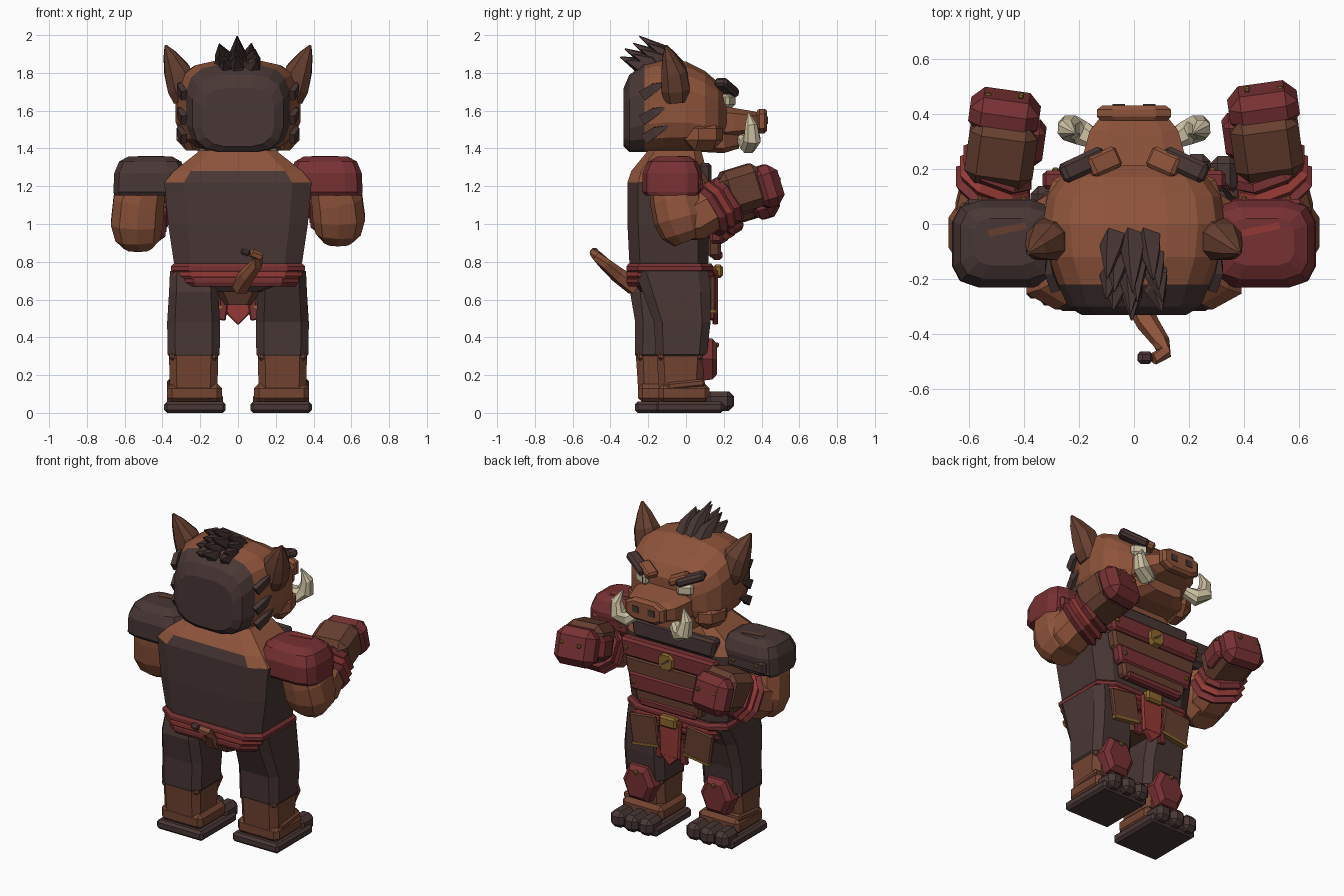
import bpy, bmesh, math, random
from mathutils import Vector, Matrix, Euler

random.seed(4)
cube = bpy.data.objects.get("Cube")
if cube:
    bpy.data.objects.remove(cube)


def material(name, r, g, b):
    m = bpy.data.materials.new(name)
    m.use_nodes = True
    col = [(v / 255) ** 2.2 for v in (r, g, b)] + [1]
    m.diffuse_color = col
    m.node_tree.nodes["Principled BSDF"].inputs["Base Color"].default_value = col
    return m


SKIN = material("warm brown skin", 140, 84, 61)
DARK = material("dark umber", 74, 58, 56)
BOOT = material("boot brown", 114, 70, 53)
LEATHER = material("dark leather", 102, 65, 51)
RED = material("deep red", 118, 52, 54)
CLOTH = material("bright red", 146, 60, 56)
GOLD = material("old gold", 140, 104, 50)
BONE = material("bone", 202, 190, 160)


def finish(name, bm, *mats, rule=None):
    """Turn a bmesh into a flat shaded object, colouring faces by a rule."""
    bmesh.ops.recalc_face_normals(bm, faces=bm.faces)
    if rule:
        for f in bm.faces:
            f.material_index = int(rule(f.calc_center_median()))
    me = bpy.data.meshes.new(name)
    bm.to_mesh(me)
    bm.free()
    for m in mats:
        me.materials.append(m)
    ob = bpy.data.objects.new(name, me)
    bpy.context.collection.objects.link(ob)
    return ob


def section(a, b, n=8, p=0.45):
    """Rounded rectangle with half sizes a and b."""
    pts = []
    for i in range(n):
        t = math.tau * (i + 0.5) / n
        c, s = math.cos(t), math.sin(t)
        pts.append((math.copysign(abs(c) ** p, c), math.copysign(abs(s) ** p, s)))
    top = max(u for u, v in pts)
    return [(u * a / top, v * b / top) for u, v in pts]


def bridge(name, rings, *mats, rule=None):
    bm = bmesh.new()
    loops = [[bm.verts.new(p) for p in ring] for ring in rings]
    n = len(loops[0])
    for lo, hi in zip(loops, loops[1:]):
        for i in range(n):
            j = (i + 1) % n
            bm.faces.new((lo[i], lo[j], hi[j], hi[i]))
    bm.faces.new(loops[0])
    bm.faces.new(loops[-1])
    return finish(name, bm, *mats, rule=rule)


def stack(name, rows, *mats, x=0, oy=0, n=8, p=0.45, rule=None):
    """Loft upward; each row is height, half width, back y, front y."""
    rings = [[(x + u, oy + (y0 + y1) / 2 + v, z) for u, v in section(w, (y1 - y0) / 2, n, p)]
             for z, w, y0, y1 in rows]
    return bridge(name, rings, *mats, rule=rule)


def forward(name, rows, *mats, n=8, p=0.45, rule=None):
    """Loft along y; each row is y, half width, bottom z, top z."""
    rings = [[(u, y, (z0 + z1) / 2 + v) for u, v in section(w, (z1 - z0) / 2, n, p)]
             for y, w, z0, z1 in rows]
    return bridge(name, rings, *mats, rule=rule)


def tube(name, path, radii, mat, n=6, flat=1.0, side=(1, 0, 0)):
    """Tapered tube; flat scales the radius across the side direction."""
    pts = [Vector(p) for p in path]
    rings = []
    for i, (c, r) in enumerate(zip(pts, radii)):
        d = (pts[min(i + 1, len(pts) - 1)] - pts[max(i - 1, 0)]).normalized()
        a = Vector(side)
        a = (a - d * a.dot(d)).normalized()
        b = d.cross(a)
        rings.append([c + a * u + b * v for u, v in section(r, r * flat, n, 0.8)])
    return bridge(name, rings, mat)


def box(name, loc, size, mat, rot=(0, 0, 0), bevel=0.02, taper=1.0):
    bm = bmesh.new()
    bmesh.ops.create_cube(bm, size=1)
    for v in bm.verts:
        if v.co.z < 0:
            v.co.x *= taper
    bmesh.ops.scale(bm, vec=size, verts=bm.verts)
    if bevel:
        bmesh.ops.bevel(bm, geom=bm.edges[:], offset=bevel, segments=1, affect='EDGES')
    turn = Euler([math.radians(a) for a in rot]).to_matrix().to_4x4()
    bmesh.ops.transform(bm, matrix=Matrix.Translation(loc) @ turn, verts=bm.verts)
    return finish(name, bm, mat)


# Torso, with bare neck and shoulders
stack("torso", [(0.64, .12, -.24, .04), (.7, .3, -.29, .09), (.8, .34, -.3, .12), (1.0, .37, -.31, .12),
                (1.22, .39, -.31, .12), (1.28, .34, -.29, .11), (1.39, .2, -.2, .08)],
      DARK, SKIN, p=0.35, rule=lambda c: c.y < .1 and (c.z > 1.27 or c.z > 1.23 and abs(c.x) > .3))
stack("loin_wrap", [(.57, .07, -.18, .06), (.66, .13, -.22, .09)], LEATHER)

# Belt of three wraps, and buckle
for name, z, w, m in (("belt_upper", .765, .345, RED), ("belt_middle", .735, .33, CLOTH),
                      ("belt_lower", .7, .31, RED)):
    stack(name, [(z - .03, w - .01, -.305, .13), (z - .01, w + .01, -.315, .145),
                 (z + .01, w + .01, -.315, .145), (z + .025, w - .005, -.305, .135)], m, p=0.35)
box("belt_buckle", (0, .17, .75), (.12, .05, .07), GOLD, bevel=.012)

# Loincloth, hip flaps and their trim
box("loincloth", (0, .155, .64), (.16, .03, .24), CLOTH, bevel=.01, taper=.85)
box("loincloth_point", (0, .155, .525), (.085, .028, .085), CLOTH, rot=(0, 45, 0), bevel=.005)
for s in (1, -1):
    box("hip_flap", (s * .19, .14, .64), (.19, .03, .19), LEATHER, rot=(0, s * 8, 0), bevel=.008)
    box("flap_tail", (s * .08, .14, .565), (.05, .025, .15), RED, rot=(0, -s * 8, 0), bevel=.006)
    box("hip_flap_trim", (s * .178, .142, .55), (.19, .034, .015), GOLD, rot=(0, s * 8, 0), bevel=0)

# Overlapping chest bands
bands = [(1.265, .3, DARK, .1), (1.155, .335, RED, .16), (1.045, .31, LEATHER, .15),
         (.955, .28, RED, .16), (.88, .24, LEATHER, .15)]
for z, w, m, y in bands:
    box("chest_band", (0, y, z), (w * 2, .07, .115), m, bevel=.015, taper=.93)
    if m == RED:
        for s in (1, -1):
            box("band_stud", (s * (w - .05), y + .035, z), (.025, .02, .025), GOLD, bevel=.006)
box("chest_hem", (0, .165, .835), (.4, .055, .05), RED, bevel=.012)
tube("chest_emblem", [(0, .185, 1.14), (0, .212, 1.14)], [.055, .045], GOLD, n=8)
box("emblem_slot", (0, .213, 1.14), (.06, .006, .012), DARK, rot=(0, 35, 0), bevel=0)

# Head with dark hair over the back
forward("head", [(-.33, .19, 1.41, 1.72), (-.3, .24, 1.38, 1.79), (-.22, .275, 1.38, 1.845),
                 (-.12, .315, 1.385, 1.865), (.0, .33, 1.39, 1.86), (.1, .315, 1.39, 1.81),
                 (.17, .265, 1.41, 1.75), (.215, .19, 1.46, 1.68)],
        SKIN, DARK, n=16, p=0.62, rule=lambda c: c.y < -.22)

# Muzzle, jaw and nose
forward("muzzle", [(.1, .21, 1.44, 1.64), (.25, .185, 1.46, 1.615), (.34, .16, 1.475, 1.6),
                   (.39, .12, 1.49, 1.59)], SKIN, p=0.55)
forward("lower_jaw", [(.02, .23, 1.385, 1.5), (.2, .19, 1.375, 1.5), (.28, .12, 1.4, 1.49)], SKIN, p=0.6)
forward("nose_disc", [(.375, .12, 1.485, 1.6), (.39, .135, 1.48, 1.61),
                      (.415, .135, 1.48, 1.61), (.43, .115, 1.495, 1.6)], SKIN, p=0.6)

for s in (1, -1):
    box("nostril", (s * .055, .431, 1.55), (.045, .008, .04), DARK, bevel=0)
    box("cheek", (s * .24, .09, 1.475), (.15, .21, .17), SKIN, rot=(0, 0, s * 18), bevel=.055)
    # Eyes under heavy slanted brows
    box("eye", (s * .15, .222, 1.652), (.1, .05, .07), BONE, rot=(0, 0, -s * 25), bevel=.015)
    box("pupil", (s * .135, .252, 1.652), (.025, .008, .04), DARK, rot=(0, 0, -s * 25), bevel=0)
    box("brow_inner", (s * .11, .225, 1.71), (.12, .08, .045), SKIN, rot=(0, -s * 22, -s * 24), bevel=.012)
    box("brow_outer", (s * .185, .215, 1.725), (.18, .075, .05), DARK, rot=(0, -s * 20, -s * 25), bevel=.015)
    # Tusks
    tube("tusk", [(s * .13, .3, 1.45), (s * .19, .33, 1.42), (s * .235, .35, 1.45),
                  (s * .245, .345, 1.52), (s * .215, .33, 1.59)], [.03, .045, .045, .032, .004],
         BONE, n=8, side=(0, 1, 0))
    # Broad pointed ears
    tube("ear", [(s * .275, -.05, 1.66), (s * .295, -.055, 1.72), (s * .322, -.065, 1.81),
                 (s * .358, -.09, 1.89), (s * .383, -.105, 1.945)],
         [.065, .075, .067, .036, .006], LEATHER, n=8, flat=1.05, side=(0, 1, 0))
    # Hair tufts along the side of the head
    for y, z in ((-.17, 1.71), (-.17, 1.58), (-.16, 1.48)):
        tube("side_tuft", [(s * .312, y + .07, z + .04), (s * .309, y, z + .01), (s * .285, y - .06, z - .03)],
             [.003, .024, .028], DARK, n=4, flat=.6, side=(0, .5, -.8))

# Swept back crest of long spikes
for row in range(4):
    for col in (-1, 0, 1):
        x = col * .065 + random.uniform(-.015, .015)
        root = Vector((x, -.05 - row * .055, 1.83 - row * .01))
        reach = random.uniform(.92, 1.03) * (1 - .25 * abs(col))
        tip = root + Vector((x * .5, -.21 + row * .025, .175 - row * .03)) * reach
        mid = root.lerp(tip, .4) + Vector((0, .012, .015))
        tube("crest_spike", [root, mid, tip], [.042, .034, .003], DARK, n=5)

# Arms: pad, upper arm, forearm, wraps and fist; one fist held lower
for s, pad, drop in ((1, RED, 0), (-1, DARK, .06)):
    stack("shoulder_pad", [(1.15, .19, -.215, .07), (1.17, .195, -.23, .085), (1.27, .19, -.23, .085),
                           (1.33, .165, -.2, .06), (1.358, .115, -.15, .02)], pad, x=s * .465, n=12, p=.5)
    box("pad_rim", (s * .48, .07, 1.21), (.27, .04, .08), pad, bevel=.015)
    box("pad_tear", (s * .46, -.02, 1.357), (.14, .025, .008), LEATHER if s < 0 else CLOTH, rot=(0, 0, 12), bevel=0)
    for dx in (-.08, .08):
        box("pad_stud", (s * .48 + dx, .092, 1.22), (.02, .02, .02), GOLD, bevel=.005)
    low = Vector((0, 0, -drop / 2))
    tube("upper_arm", [(s * .5, -.07, 1.22), (s * .525, -.05, 1.12), Vector((s * .535, -.03, 1.03)) + low,
                       Vector((s * .53, -.01, .96)) + low, Vector((s * .53, .01, .91)) + low],
         [.12, .135, .138, .12, .075], SKIN, n=10)
    tube("forearm", [Vector((s * .54, -.08, 1.0)) + low, Vector((s * .53, .04, 1.03)) + low,
                     Vector((s * .5, .2, 1.12)) + low * 2], [.09, .12, .11], SKIN, n=8)
    for k in range(3):
        c = Vector((s * .515, .125, 1.07 - drop * .8)) + Vector((-s * .01, .04, .024)) * k
        d = Vector((-s * .02, .04, .024))
        tube("wrist_wrap", [c - d * .5, c, c + d * .5], [.115, .142 - k * .004, .118],
             CLOTH if k == 1 else RED, n=8)
    tilt = (17, 0, s * 8)
    y, z = -drop * .4, 1.185 - drop
    box("fist", (s * .48, y + .295, z), (.25, .24, .235), LEATHER, rot=tilt, bevel=.045)
    box("knuckle_guard", (s * .47, y + .425, z + .015), (.255, .14, .225), RED, rot=tilt, bevel=.045)
    box("thumb", (s * .36, y + .32, z - .005), (.07, .15, .14), RED, rot=tilt, bevel=.025)
    for dx in (-.06, .06):
        box("knuckle_stud", (s * .47 + dx, y + .49, z + .055), (.022, .02, .022), GOLD, rot=tilt, bevel=.005)

# Legs in a slight stride
for s, oy in ((1, 0), (-1, -.11)):
    hip = -oy
    stack("leg", [(.07, .125, -.14, .08), (.3, .13, -.155, .1), (.31, .138, -.16, .11),
                  (.48, .14, -.17 + hip * .1, .13), (.64, .13, -.23 + hip * .4, .13 + hip * .4),
                  (.75, .125, -.27 + hip, .12 + hip)],
          BOOT, DARK, x=s * .235, oy=oy, p=0.4, rule=lambda c: c.z > .302)
    box("boot_cuff", (s * .235, -.03 + oy, .3), (.255, .235, .045), BOOT, bevel=.012)
    box("boot_foot", (s * .23, -.01 + oy, .105), (.29, .27, .1), BOOT, bevel=.025)
    box("boot_strap", (s * .3, .0 + oy, .15), (.15, .2, .04), BOOT, rot=(6, 0, 0), bevel=.01)
    box("sole", (s * .228, .02 + oy, .03), (.325, .36, .06), DARK, bevel=.015)
    for k in (-1, 0, 1):
        box("toe", (s * .228 + k * .098, .175 + oy, .062), (.1, .145 if k else .16, .105), DARK, bevel=.028)
    # Knee guard: six sided plate
    tube("knee_guard", [(s * .235, .085 + oy, .285), (s * .235, .14 + oy, .285), (s * .235, .165 + oy, .285)],
         [.115, .108, .08], RED, n=6, flat=.9, side=(0, 0, 1))
    box("knee_stud", (s * .235, .163 + oy, .36), (.025, .025, .025), GOLD, bevel=.006)

# Tail curling up to a dark tuft
tube("tail", [(.01, -.27, .67), (.05, -.36, .73), (.1, -.43, .79), (.11, -.47, .83), (.07, -.49, .85)],
     [.045, .036, .028, .024, .02], SKIN, side=(0, 0, 1))
box("tail_tip", (.04, -.485, .85), (.055, .045, .035), DARK, rot=(0, 20, 0), bevel=.012)
